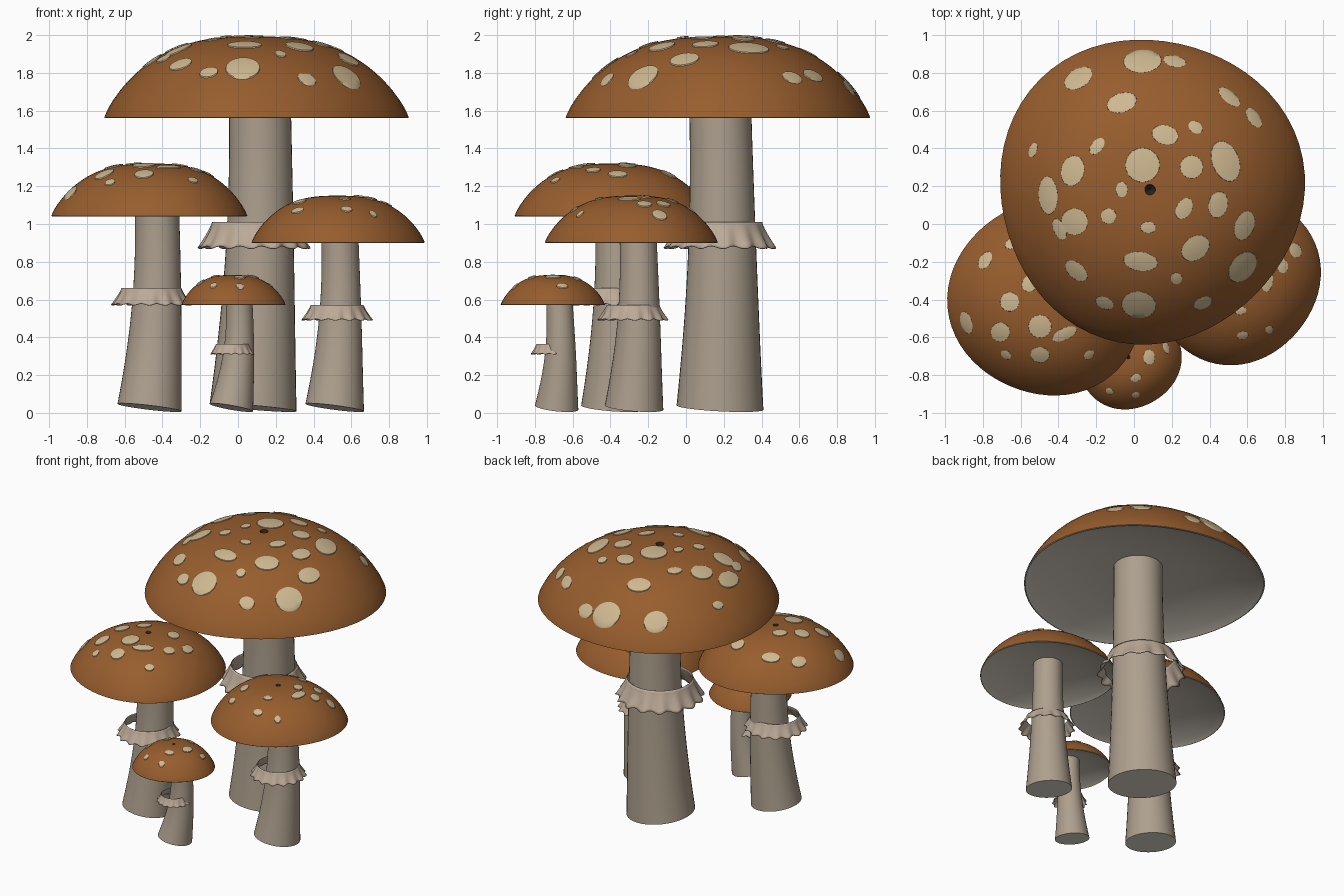
import bpy, bmesh
from math import sin, cos, pi, atan2, hypot, radians

if "Cube" in bpy.data.objects:
    bpy.data.objects.remove(bpy.data.objects["Cube"])


def material(name, rgb):
    m = bpy.data.materials.new(name)
    m.diffuse_color = (*rgb, 1)
    m.use_nodes = True
    m.node_tree.nodes["Principled BSDF"].inputs["Base Color"].default_value = m.diffuse_color
    return m


CAP = material("cap_brown", (0.31, 0.11, 0.027))
GILL = material("gill_cream", (0.66, 0.60, 0.52))
PIT = material("crown_pit", (0.02, 0.015, 0.01))
STEM = material("stem_beige", (0.42, 0.35, 0.27))
FOOT = material("foot_cream", (0.80, 0.75, 0.66))
RING = material("skirt_beige", (0.50, 0.40, 0.31))
SPOT = material("spot_cream", (0.62, 0.48, 0.28))


def finish(name, bm, mats, recalc=True):
    if recalc:
        bmesh.ops.recalc_face_normals(bm, faces=bm.faces)
    me = bpy.data.meshes.new(name)
    bm.to_mesh(me)
    bm.free()
    for m in mats:
        me.materials.append(m)
    me.shade_smooth()
    me.set_sharp_from_angle(angle=radians(40))
    ob = bpy.data.objects.new(name, me)
    bpy.context.collection.objects.link(ob)
    return ob


def loft(bm, rings, mat_of=lambda i: 0):
    """Join closed rings of points with quads; returns the vertex rings."""
    vs = [[bm.verts.new(p) for p in r] for r in rings]
    for i, (a, b) in enumerate(zip(vs, vs[1:])):
        for j in range(len(a)):
            k = (j + 1) % len(a)
            bm.faces.new((a[j], a[k], b[k], b[j])).material_index = mat_of(i)
    return vs


def angles(n):
    return [2 * pi * j / n for j in range(n)]


def mushroom(name, centre, R, rim, top, lobe, base, tip, radii, skirt, spots):
    cx, cy = centre
    h = top - rim

    def edge(a):
        return R * (1 + 0.024 * cos(3 * (a - radians(lobe))))

    def dome(t):
        return rim + h * max(0, 1 - min(t, 1) ** 2.7) ** 0.8

    # cap: small dark pit at the crown, dome, lip, hollow gill side
    prof = [(0.004, top - 0.03 * R)]
    prof += [(t, dome(t)) for t in
             [0.035 + 0.905 * i / 18 for i in range(19)] + [0.965, 0.985, 0.995]]
    prof += [(1, rim + 0.003), (0.99, rim)]
    n_top = len(prof) - 2
    prof += [(t, rim + 0.16 * R * (1 - t ** 2.5))
             for t in (0.96, 0.9, 0.8, 0.7, 0.6, 0.5, 0.4, 0.3, 0.2, 0.1, 0.03)]
    bm = bmesh.new()
    vs = loft(bm, [[(cx + t * edge(a) * cos(a), cy + t * edge(a) * sin(a), z)
                    for a in angles(64)] for t, z in prof],
              lambda i: 2 if i == 0 else int(i > n_top - 1))
    bm.faces.new(vs[0]).material_index = 2
    bm.faces.new(vs[-1]).material_index = 1
    finish(name + "_cap", bm, [CAP, GILL, PIT])

    # stem: gently bowed, flared and tilted at the foot
    r0, r1 = radii
    end = rim + 0.155 * R
    rings = []
    for i in range(19):
        t = i / 18
        s = 1 - (1 - t) ** 1.6
        bow = 0.012 * sin(pi * t)
        x = base[0] + (tip[0] - base[0]) * s + bow
        y = base[1] + (tip[1] - base[1]) * s + bow
        r = r1 + (r0 - r1) * (1 - t) ** 2
        z = 0.028 + (end - 0.028) * t
        tilt = 0.02 * (1 - t) ** 2
        rings.append([(x + r * cos(a), y + r * sin(a),
                       z - tilt * (cos(a) + 0.6 * sin(a))) for a in angles(40)])
    bm = bmesh.new()
    vs = loft(bm, rings)
    bm.faces.new(vs[0]).material_index = 1
    bm.faces.new(vs[-1])
    finish(name + "_stem", bm, [STEM, FOOT])

    # ruffled skirt around the stem
    z0, z1, rs = skirt
    rings = []
    for i in range(9):
        t = i / 8
        r = rs * (0.74 + 0.22 * t ** 1.2)
        rings.append([(cx + r * (1 + 0.045 * t * sin(15 * a)) * cos(a),
                       cy + r * (1 + 0.045 * t * sin(15 * a)) * sin(a),
                       z1 + (z0 - z1) * t * (0.95 + 0.05 * sin(15 * a + 1)))
                      for a in angles(120)])
    bm = bmesh.new()
    loft(bm, rings)
    ob = finish(name + "_skirt", bm, [RING])
    mod = ob.modifiers.new("thickness", "SOLIDIFY")
    mod.thickness = 0.02 * rs

    # spots: thin ellipses laid on the dome, long side around the cap (1/100 units)
    bm = bmesh.new()
    for sx, sy, a, b in spots:
        sx, sy, a, b = sx / 100, sy / 100, a / 100, b / 100
        th = atan2(sy, sx)

        def point(k, q, lift):
            u, v = b * k * cos(q), a * k * sin(q)
            x = sx + u * cos(th) - v * sin(th)
            y = sy + u * sin(th) + v * cos(th)
            t = hypot(x, y) / edge(atan2(y, x))
            return (cx + x, cy + y, dome(t) + lift)

        rs_ = loft(bm, [[point(k, q, l) for q in angles(24)] for k, l in
                        ((1.01, 0), (1, 0.006), (0.66, 0.007), (0.33, 0.008))])
        bm.faces.new(rs_[-1])
    for f in bm.faces:
        f.normal_update()
        if f.normal.z < 0:
            f.normal_flip()
    finish(name + "_spots", bm, [SPOT], False)


mushroom("big_mushroom", (0.085, 0.182), 0.806, 1.56, 1.993, 15,
         (0.08, 0.18), (0.115, 0.18), (0.23, 0.164), (0.87, 1.01, 0.30),
         [(-38, 59, 8, 5), (-4, 68, 10, 6), (13, 68, 6, 3), (-15, 46, 8, 5),
          (-28, 23, 5, 3), (8, 29, 7, 5), (24, 33, 4, 3), (42, 49, 7, 3),
          (55, 38, 6, 3), (40, 15, 11, 7), (22, 12, 6, 6), (-4, 13, 9, 9),
          (-15, 0, 4, 3), (-41, 10, 8, 6), (-54, -3, 10, 5), (-40, -17, 7, 7),
          (-22, -14, 4, 4), (-1, -20, 4, 3), (18, -10, 6, 4), (36, -8, 7, 5),
          (50, -19, 8, 5), (24, -31, 8, 6), (-5, -38, 9, 5), (14, -47, 3, 3),
          (49, -41, 9, 6), (28, -60, 5, 3), (-6, -61, 9, 7), (-24, -60, 5, 3),
          (-39, -43, 7, 4), (-48, -21, 6, 3), (-62, 21, 4, 2)])
mushroom("left_mushroom", (-0.458, -0.392), 0.519, 1.04, 1.32, 67,
         (-0.468, -0.385), (-0.43, -0.365), (0.17, 0.117), (0.57, 0.66, 0.215),
         [(-43, -13, 6, 3), (-25, -18, 5, 5), (-4, -15, 6, 6), (-20, -2, 5, 5),
          (9, -19, 7, 3), (-4, -30, 5, 4), (-22, -30, 3, 2), (22, -30, 3, 2),
          (-17, 30, 6, 3), (-9, 8, 5, 4), (15, 8, 5, 4), (30, 3, 5, 3),
          (10, 30, 5, 4), (-33, 20, 5, 3), (24, -10, 4, 3)])
mushroom("right_mushroom", (0.525, -0.28), 0.458, 0.9, 1.15, 20,
         (0.512, -0.275), (0.538, -0.255), (0.155, 0.098), (0.49, 0.57, 0.19),
         [(33, 14, 4, 3), (26, 6, 4, 3), (18, -2, 6, 3), (4, -18, 3, 2),
          (5, -31, 3, 2), (19, -28, 2, 2), (12, 6, 4, 3), (21, 16, 4, 3),
          (-20, -11, 5, 3), (-21, -24, 4, 2), (-25, 15, 5, 4), (-10, 30, 5, 3),
          (5, 21, 4, 3)])
mushroom("small_mushroom", (-0.03, -0.705), 0.276, 0.57, 0.73, 0,
         (-0.035, -0.685), (0.005, -0.672), (0.115, 0.07), (0.31, 0.365, 0.117),
         [(11, 0, 4, 3), (4, -11, 3, 2), (-10, -18, 2, 1.5), (4, -20, 2, 1.5),
          (-9, 5, 3, 2), (5, 13, 3, 2), (20, 5, 3, 1.5), (-17, -5, 3, 2)])
